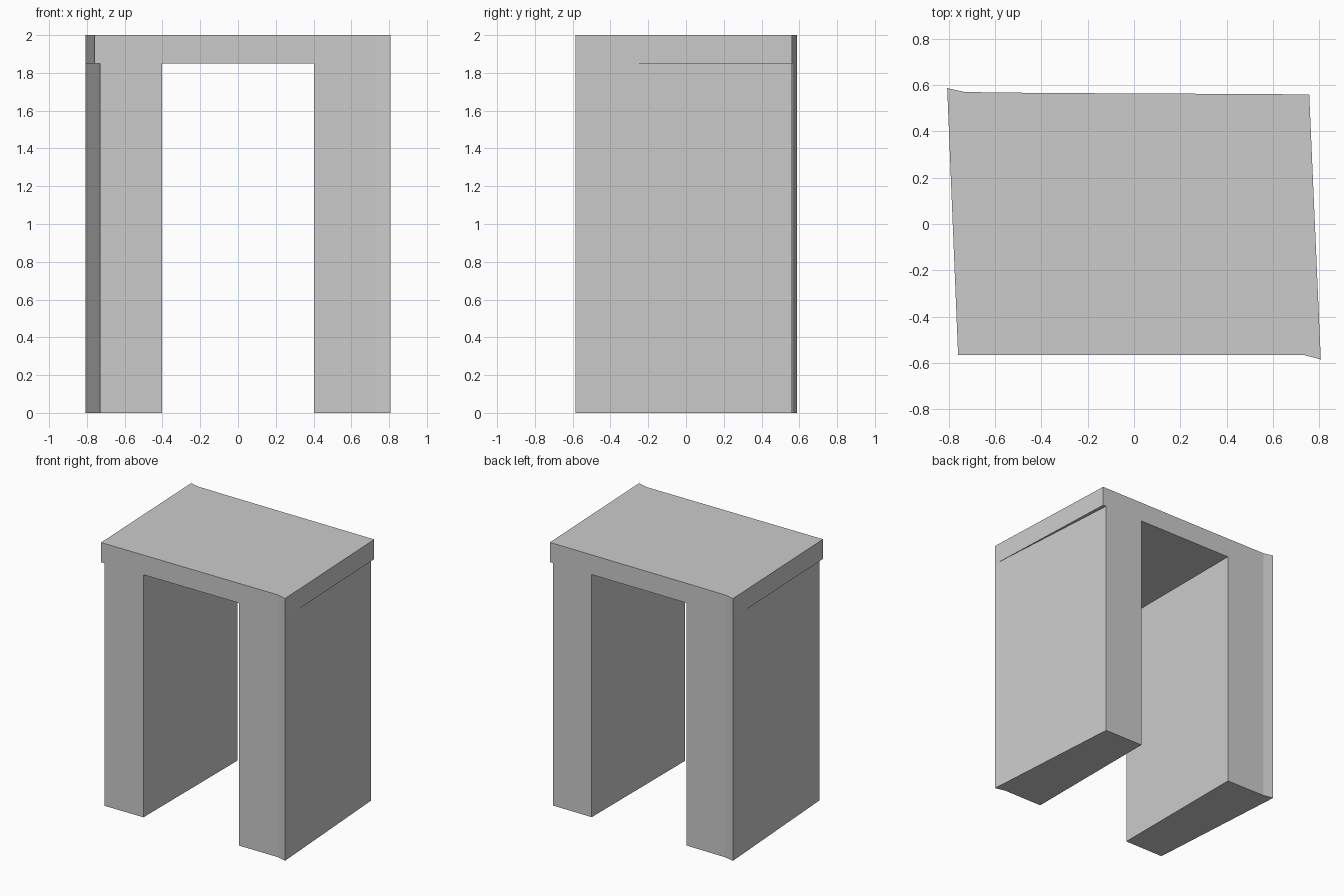
import bpy
import bmesh

if "Cube" in bpy.data.objects:
    bpy.data.objects.remove(bpy.data.objects["Cube"])

H, T = 2.0, 1.85   # top of slab, underside of slab

# Plan outline of the slab, counter-clockwise from the front left corner
plan = [(-0.76, -0.565), (-0.73, -0.565), (-0.402, -0.565), (0.402, -0.565),
        (0.73, -0.565), (0.807, -0.585), (0.757, 0.56), (0.73, 0.56),
        (0.402, 0.562), (-0.402, 0.566), (-0.73, 0.57), (-0.807, 0.587)]
left_leg = [1, 2, 9, 10, 11]
right_leg = [3, 4, 5, 7, 8]

bm = bmesh.new()


def ring(z, ids):
    return {i: bm.verts.new((*plan[i], z)) for i in ids}


def walls(low, high, ids, skip=()):
    for a, b in zip(ids, ids[1:] + ids[:1]):
        bm.faces.new((low[a], low[b], high[b], high[a]))


# Slab: top and rim
everyone = list(range(len(plan)))
top, mid = ring(H, everyone), ring(T, everyone)
bm.faces.new([top[i] for i in everyone])
walls(mid, top, everyone)

# Slab underside: the opening and the two thin overhangs
for ids in ([2, 3, 8, 9], [5, 6, 7], [11, 0, 1]):
    bm.faces.new([mid[i] for i in reversed(ids)])

# Legs: walls and feet, joined to the slab
for leg in (left_leg, right_leg):
    foot = ring(0, leg)
    walls(foot, mid, leg)
    bm.faces.new([foot[i] for i in reversed(leg)])

bmesh.ops.recalc_face_normals(bm, faces=bm.faces)
mesh = bpy.data.meshes.new("archway_block")
bm.to_mesh(mesh)
bm.free()
bpy.context.collection.objects.link(bpy.data.objects.new("archway_block", mesh))
